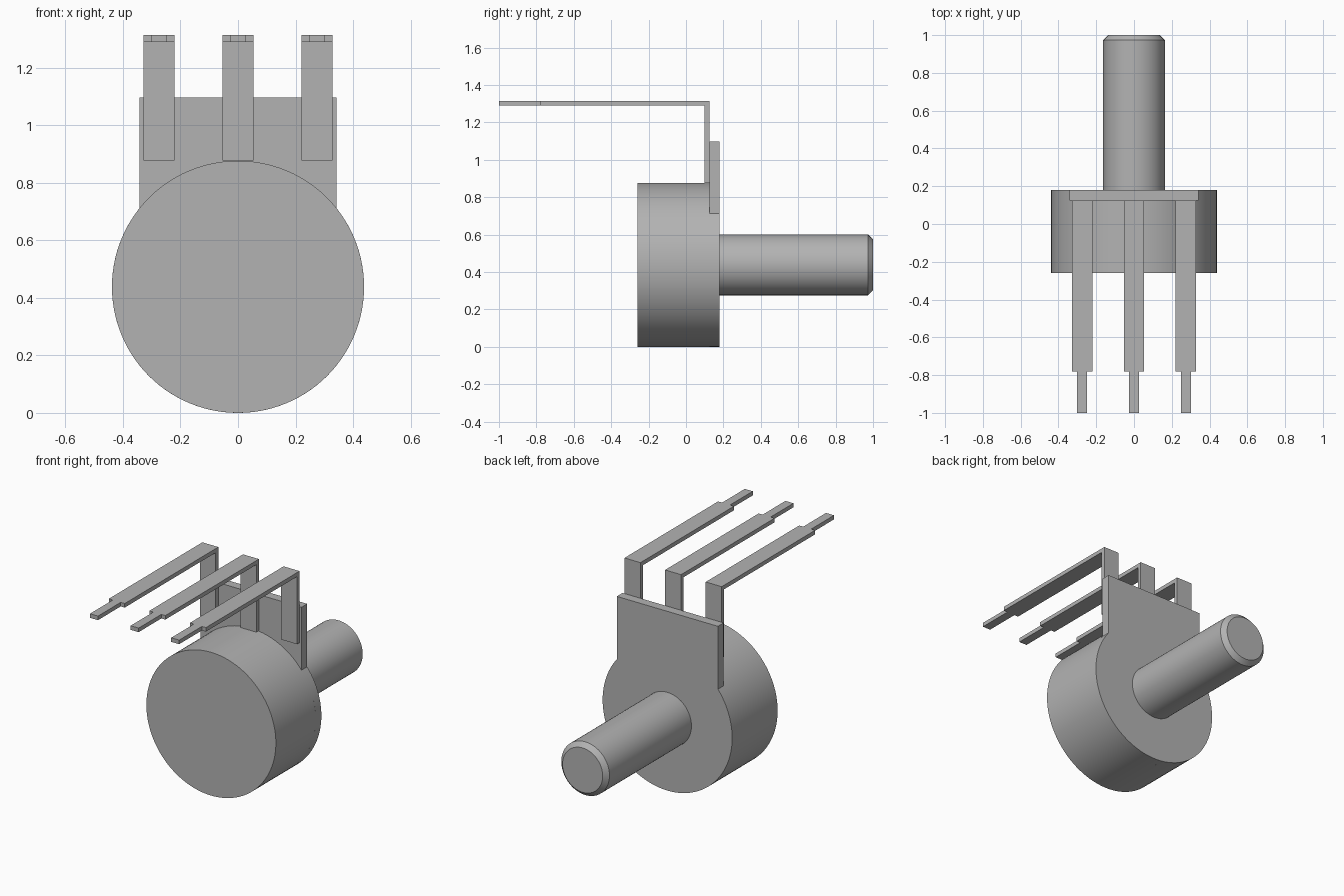
import bpy
import bmesh
from math import asin, cos, pi, sin

cube = bpy.data.objects.get("Cube")
if cube:
    bpy.data.objects.remove(cube, do_unlink=True)

grey = bpy.data.materials.new("plain grey")
grey.use_nodes = True
grey.diffuse_color = (0.45, 0.45, 0.45, 1)
grey.node_tree.nodes["Principled BSDF"].inputs["Base Color"].default_value = (0.45, 0.45, 0.45, 1)

R = 0.4385          # body radius, also the height of its axis
PLATE_HALF = 0.3425
TOP = 1.315         # top of the pins
THICK = 0.025       # pin sheet thickness


def finish(name, bm):
    bmesh.ops.recalc_face_normals(bm, faces=bm.faces)
    mesh = bpy.data.meshes.new(name)
    bm.to_mesh(mesh)
    bm.free()
    mesh.materials.append(grey)
    obj = bpy.data.objects.new(name, mesh)
    bpy.context.collection.objects.link(obj)
    bpy.ops.object.select_all(action='DESELECT')
    obj.select_set(True)
    bpy.context.view_layer.objects.active = obj
    bpy.ops.object.shade_smooth_by_angle(angle=pi / 6)
    return obj


def extrude(name, points, offset):
    """Solid made by pushing a flat outline along an offset."""
    bm = bmesh.new()
    face = bm.faces.new([bm.verts.new(p) for p in points])
    new = bmesh.ops.extrude_face_region(bm, geom=[face], use_keep_orig=True)["geom"]
    verts = [v for v in new if isinstance(v, bmesh.types.BMVert)]
    bmesh.ops.translate(bm, vec=offset, verts=verts)
    return finish(name, bm)


def arc(radius, y, start, end, count):
    return [(radius * cos(start + (end - start) * i / count), y,
             R + radius * sin(start + (end - start) * i / count))
            for i in range(count + 1)]


# Round body
extrude("body", arc(R, -0.26, 0, 2 * pi, 96)[:-1], (0, 0.385, 0))

# Rear flange: round outline continued upward into the terminal plate
meet = pi / 2 - asin(PLATE_HALF / R)
outline = arc(R, 0.125, pi - meet, 2 * pi + meet, 80)
outline += [(PLATE_HALF, 0.125, 1.097), (-PLATE_HALF, 0.125, 1.097)]
extrude("rear_flange", outline, (0, 0.055, 0))

# Shaft with a chamfered end
bm = bmesh.new()
rings = [[bm.verts.new(p) for p in arc(r, y, 0, 2 * pi, 64)[:-1]]
         for r, y in ((0.163, 0.17), (0.163, 0.973), (0.136, 1.0))]
for a, b in zip(rings, rings[1:]):
    for i in range(64):
        j = (i + 1) % 64
        bm.faces.new((a[i], a[j], b[j], b[i]))
bm.faces.new(rings[0])
bm.faces.new(rings[-1])
finish("shaft", bm)

# Three bent pins: an L-shaped strip with a narrow tip
for side, x in (("right", -0.275), ("middle", 0), ("left", 0.275)):
    strip = [(0.125, 0.877), (0.125, TOP), (-0.78, TOP),
             (-0.78, TOP - THICK), (0.1, TOP - THICK), (0.1, 0.877)]
    extrude(f"{side}_pin", [(x - 0.054, y, z) for y, z in strip], (0.108, 0, 0))
    tip = [(-0.78, TOP), (-1, TOP), (-1, TOP - THICK), (-0.78, TOP - THICK)]
    extrude(f"{side}_pin_tip", [(x - 0.027, y, z) for y, z in tip], (0.054, 0, 0))
